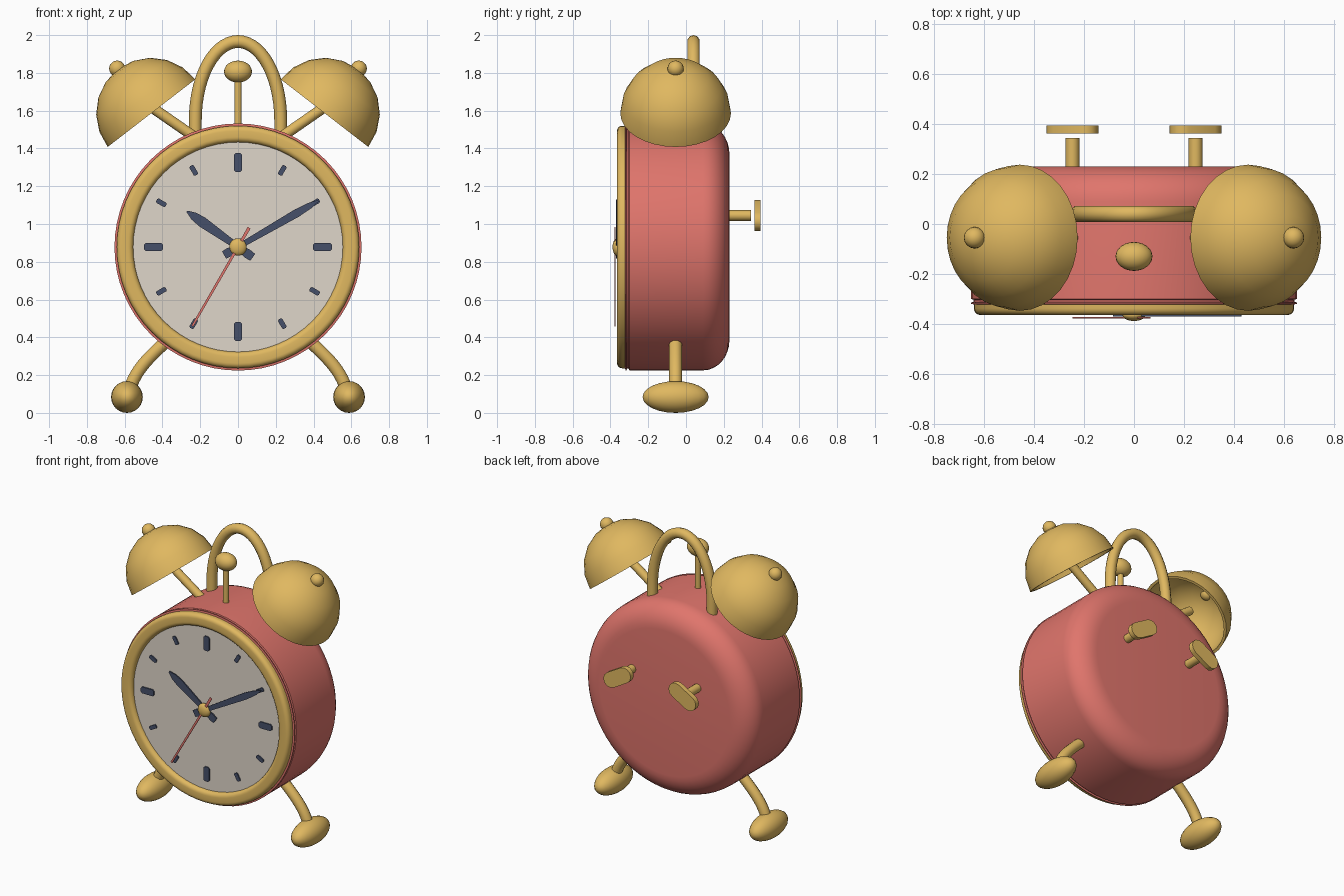
import bpy, bmesh, math
from mathutils import Vector

if "Cube" in bpy.data.objects:
    bpy.data.objects.remove(bpy.data.objects["Cube"])

CZ = 0.878  # height of the clock centre


def material(name, rgb):
    m = bpy.data.materials.new(name)
    m.diffuse_color = (*rgb, 1)
    m.use_nodes = True
    m.node_tree.nodes["Principled BSDF"].inputs["Base Color"].default_value = m.diffuse_color
    return m


GOLD = material("gold", (0.745, 0.479, 0.117))
RED = material("coral_red", (0.745, 0.178, 0.15))
CREAM = material("cream", (0.74, 0.67, 0.59))
NAVY = material("navy", (0.062, 0.08, 0.142))


def finish(name, bm, mat, angle=35):
    bmesh.ops.remove_doubles(bm, verts=bm.verts, dist=1e-5)
    bmesh.ops.recalc_face_normals(bm, faces=bm.faces)
    me = bpy.data.meshes.new(name)
    bm.to_mesh(me)
    bm.free()
    me.materials.append(mat)
    ob = bpy.data.objects.new(name, me)
    bpy.context.collection.objects.link(ob)
    bpy.ops.object.select_all(action='DESELECT')
    ob.select_set(True)
    bpy.context.view_layer.objects.active = ob
    bpy.ops.object.shade_smooth_by_angle(angle=math.radians(angle))
    return ob


def lathe(name, profile, mat, loc, axis=(0, 1, 0), segs=32):
    """Spin (radius, distance along axis) points around an axis."""
    bm = bmesh.new()
    q = Vector(axis).to_track_quat('Z', 'Y')
    rings = []
    for r, h in profile:
        if r == 0:
            v = bm.verts.new(Vector(loc) + q @ Vector((0, 0, h)))
            rings.append([v] * segs)
        else:
            rings.append([bm.verts.new(Vector(loc) + q @ Vector(
                (r * math.cos(t), r * math.sin(t), h)))
                for t in (2 * math.pi * i / segs for i in range(segs))])
    for a, b in zip(rings, rings[1:]):
        for i in range(segs):
            j = (i + 1) % segs
            bm.faces.new(list(dict.fromkeys((a[i], a[j], b[j], b[i]))))
    return finish(name, bm, mat)


def rod(name, a, b, r, mat=GOLD, segs=16):
    a, b = Vector(a), Vector(b)
    n = (b - a).length
    return lathe(name, [(0, 0), (r, 0), (r, n), (0, n)], mat, a, b - a, segs)


def ball(name, loc, radii, mat=GOLD, segs=24, rings=12):
    bm = bmesh.new()
    bmesh.ops.create_uvsphere(bm, u_segments=segs, v_segments=rings, radius=1)
    for v in bm.verts:
        v.co = Vector(loc) + v.co * Vector(radii)
    return finish(name, bm, mat, 60)


def tube(name, pts, r, mat=GOLD):
    cu = bpy.data.curves.new(name, 'CURVE')
    cu.dimensions = '3D'
    cu.bevel_depth, cu.bevel_resolution, cu.use_fill_caps = r, 3, True
    sp = cu.splines.new('POLY')
    sp.points.add(len(pts) - 1)
    for p, co in zip(sp.points, pts):
        p.co = (*co, 1)
    tmp = bpy.data.objects.new(name + "_path", cu)
    bpy.context.collection.objects.link(tmp)
    bpy.context.view_layer.update()
    bm = bmesh.new()
    bm.from_mesh(tmp.evaluated_get(bpy.context.evaluated_depsgraph_get()).to_mesh())
    bpy.data.objects.remove(tmp)
    return finish(name, bm, mat, 60)


def plate(name, outline, angle, y0, y1, mat, centre=(0, CZ)):
    """Extrude an (along, across) outline; angle is clockwise from twelve."""
    s, c = math.sin(math.radians(angle)), math.cos(math.radians(angle))
    bm = bmesh.new()
    f = bm.faces.new([bm.verts.new((centre[0] + s * u + c * v, y0,
                                    centre[1] + c * u - s * v)) for u, v in outline])
    ext = bmesh.ops.extrude_face_region(bm, geom=[f])
    for v in ext['geom']:
        if isinstance(v, bmesh.types.BMVert):
            v.co.y = y1
    return finish(name, bm, mat)


def symmetric(half):
    return half + [(u, -v) for u, v in reversed(half)]


def arc(n, a0, a1):
    return [(math.cos(t), math.sin(t)) for t in
            (math.radians(a0 + (a1 - a0) * i / n) for i in range(n + 1))]


# Case: grooved front lip, straight drum, rounded back
back = [(0.493 + 0.16 * c, 0.09 + 0.14 * s) for c, s in arc(8, 0, 90)]
lathe("case", [(0, -0.322), (0.645, -0.322), (0.654, -0.32), (0.654, -0.315),
               (0.643, -0.312), (0.643, -0.304), (0.653, -0.3)] + back + [(0, 0.23)],
      RED, (0, 0, CZ), segs=64)

# Bezel ring with rounded front, and dial
ring = [(0.615 + 0.027 * c, -0.338 - 0.027 * s) for c, s in arc(5, 0, 90)]
ring += [(0.583 - 0.028 * s, -0.338 - 0.027 * c) for c, s in arc(5, 0, 90)]
lathe("bezel", [(0.555, -0.318), (0.642, -0.318)] + ring + [(0.555, -0.318)],
      GOLD, (0, 0, CZ), segs=64)
lathe("dial", [(0, -0.337), (0.558, -0.337), (0.558, -0.32), (0, -0.32)],
      CREAM, (0, 0, CZ), segs=64)

# Hour marks
for h in range(12):
    r0, r1, w, b = (0.398, 0.497, 0.022, 0.01) if h % 3 == 0 else (0.44, 0.497, 0.013, 0.006)
    plate("hour_mark", symmetric([(r0, w - b), (r0 + b, w), (r1 - b, w), (r1, w - b)]),
          h * 30, -0.345, -0.336, NAVY)

# Hands and hub
plate("hour_hand", symmetric([(-0.095, 0.022), (-0.06, 0.025), (0, 0.016), (0.23, 0.028),
                              (0.285, 0.022), (0.33, 0.004)]), 305, -0.362, -0.354, NAVY)
plate("minute_hand", symmetric([(-0.085, 0.022), (-0.055, 0.024), (0, 0.014), (0.36, 0.022),
                                (0.44, 0.016), (0.497, 0.003)]), 60, -0.371, -0.363, NAVY)
plate("second_hand", symmetric([(-0.118, 0.009), (0, 0.007), (0.483, 0.006)]),
      210, -0.378, -0.373, RED)
ball("hub", (0, -0.365, CZ), (0.046, 0.024, 0.046))
rod("hand_spindle", (0, -0.33, CZ), (0, -0.37, CZ), 0.02)

# Carrying handle
arch = [(0.226 * c, 0.04, 1.55 + 0.416 * s) for c, s in arc(28, 0, 180)]
tube("handle", [(0.226, 0.04, 1.42)] + arch + [(-0.226, 0.04, 1.42)], 0.034)

# Hammer between the bells
rod("hammer_stem", (0, -0.13, 1.48), (0, -0.13, 1.8), 0.019)
ball("hammer_head", (0, -0.13, 1.807), (0.074, 0.058, 0.058))

# Hollow bell profile, and winding key outline
R, T = 0.293, 0.018
bell = [(R * s, R * c) for c, s in arc(5, 0, 90)]
inner = [((R - T) * c, (R - T) * s) for c, s in arc(5, 0, 90)]
bell[0], inner[-1] = (0, R), (0, R - T)
key = [(0.06 + 0.052 * c, 0.052 * s) for c, s in arc(6, -90, 90)]
key += [(-u, -v) for u, v in key]

for s in (-1, 1):
    # Bells tilted outwards
    ax = Vector((0.611 * s, 0, 0.792))
    c = Vector((0.458 * s, -0.055, 1.587))
    lathe("bell", bell + inner, GOLD, c, ax)
    ball("bell_knob", c + ax * 0.297, (0.043, 0.043, 0.043), segs=16, rings=10)
    rod("bell_stem", (0.2 * s, -0.055, 1.44), (0.5 * s, -0.055, 1.648), 0.028)

    # Curved legs and oval feet
    p = [Vector((x * s, -0.055, z)) for x, z in
         ((0.34, 0.415), (0.49, 0.28), (0.55, 0.22), (0.58, 0.1))]
    leg = [p[0] * (1 - t)**3 + p[1] * 3 * t * (1 - t)**2 + p[2] * 3 * t * t * (1 - t)
           + p[3] * t**3 for t in (i / 12 for i in range(13))]
    tube("leg", leg, 0.035)
    ball("foot", (0.588 * s, -0.055, 0.084), (0.084, 0.175, 0.084))

    # Winding keys on the back
    rod("key_stem", (0.247 * s, 0.2, 1.045), (0.247 * s, 0.345, 1.045), 0.028)
    plate("winding_key", key, -60 * s, 0.362, 0.395, GOLD, (0.247 * s, 1.045))
